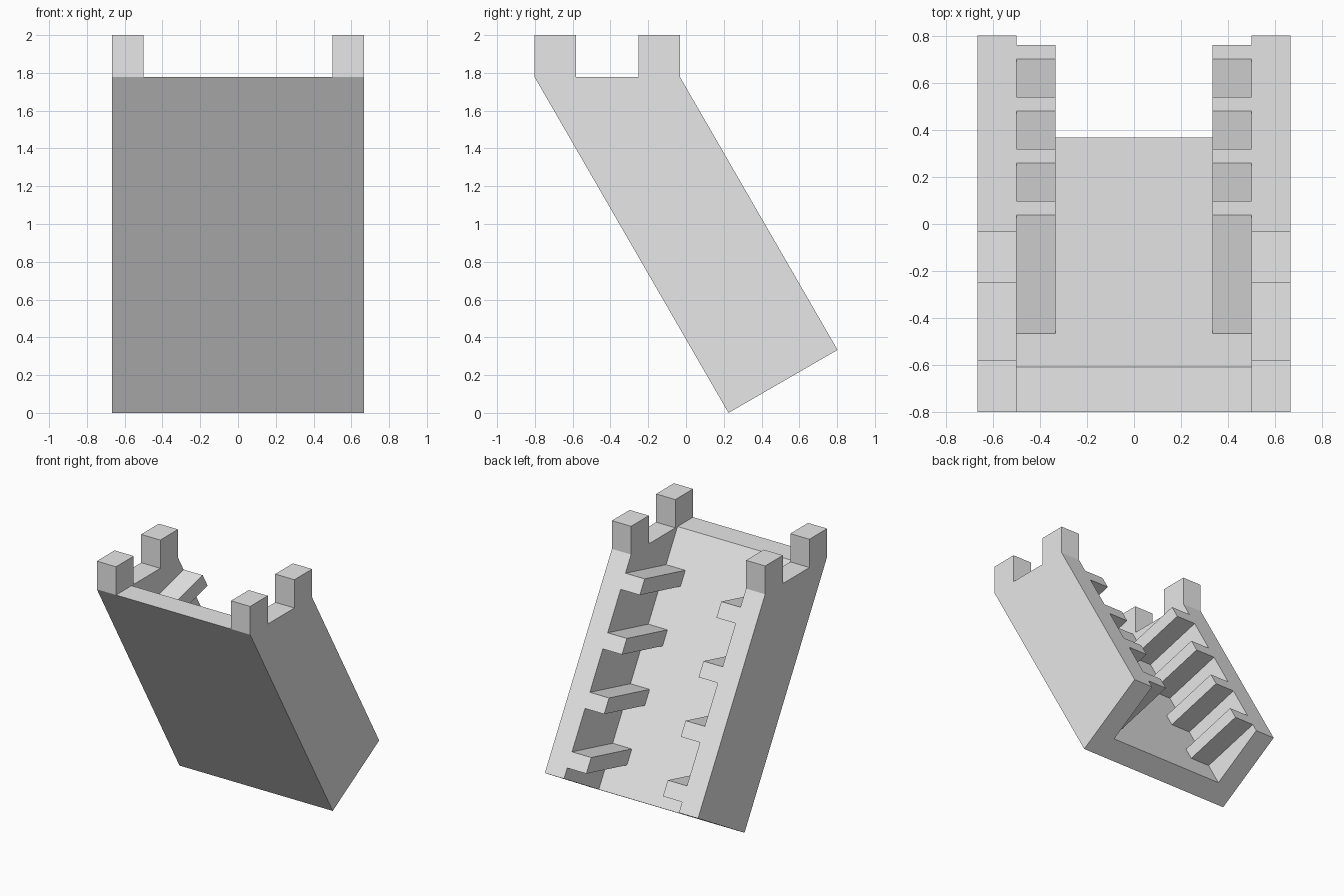
import bpy
import bmesh
from math import sin, cos, radians
from mathutils import Vector

cube = bpy.data.objects.get("Cube")
if cube:
    bpy.data.objects.remove(cube, do_unlink=True)

stone = bpy.data.materials.new("light_grey_stone")
grey = (0.8, 0.8, 0.8, 1)
stone.diffuse_color = grey
stone.use_nodes = True
stone.node_tree.nodes["Principled BSDF"].inputs["Base Color"].default_value = grey

# Leaning frame in the (y, z) plane: "up" runs along the slope, "out" to the back
LEAN = radians(30)
UP = Vector((-sin(LEAN), cos(LEAN)))
OUT = Vector((cos(LEAN), sin(LEAN)))
FOOT = Vector((0.225, 0))
DEPTH, THICK = 2 / 3, 1 / 6
HALF, INNER = 2 / 3, 0.5
LEDGE, TOP, MERLON = 2 - 2 / 9, 2.0, 0.22


def slope(up, out):
    return FOOT + UP * up + OUT * out


def at_ledge(out):
    """Point of the slope that lies at ledge height."""
    return slope((LEDGE - out * OUT.y) / UP.y, out)


def extrude_x(name, profile, x0, x1, mirror=False):
    """Solid made from a (y, z) profile drawn between two x positions."""
    bm = bmesh.new()
    face = bm.faces.new([bm.verts.new((x0, p[0], p[1])) for p in profile])
    geom = bmesh.ops.extrude_face_region(bm, geom=[face])["geom"]
    verts = [g for g in geom if isinstance(g, bmesh.types.BMVert)]
    bmesh.ops.translate(bm, verts=verts, vec=(x1 - x0, 0, 0))
    bmesh.ops.recalc_face_normals(bm, faces=bm.faces)
    mesh = bpy.data.meshes.new(name)
    bm.to_mesh(mesh)
    bm.free()
    mesh.materials.append(stone)
    obj = bpy.data.objects.new(name, mesh)
    bpy.context.collection.objects.link(obj)
    if mirror:
        obj.modifiers.new("Mirror", "MIRROR")
    return obj


# Leaning front slab
extrude_x("front_slab",
          [slope(0, 0), slope(0, THICK), at_ledge(THICK), at_ledge(0)],
          -INNER, INNER)

# Side walls, each with a front and a back merlon
front_y, back_y = at_ledge(0).x, at_ledge(DEPTH).x
wall = [slope(0, 0), slope(0, DEPTH), (back_y, LEDGE), (back_y, TOP),
        (back_y - MERLON, TOP), (back_y - MERLON, LEDGE),
        (front_y + MERLON, LEDGE), (front_y + MERLON, TOP),
        (front_y, TOP), (front_y, LEDGE)]
extrude_x("side_walls", wall, INNER, HALF, mirror=True)

# Slanted rungs on the inner faces of the walls
RUNGS, FIRST, PITCH, RUNG_HEIGHT, RISE = 4, 0.08, 0.443, 0.12, 0.144
for i in range(RUNGS):
    low = FIRST + i * PITCH
    rung = [slope(low, DEPTH), slope(low + RUNG_HEIGHT, DEPTH),
            slope(low + RUNG_HEIGHT + RISE, THICK), slope(low + RISE, THICK)]
    extrude_x(f"rung_pair_{i + 1}", rung, INNER - THICK, INNER, mirror=True)
